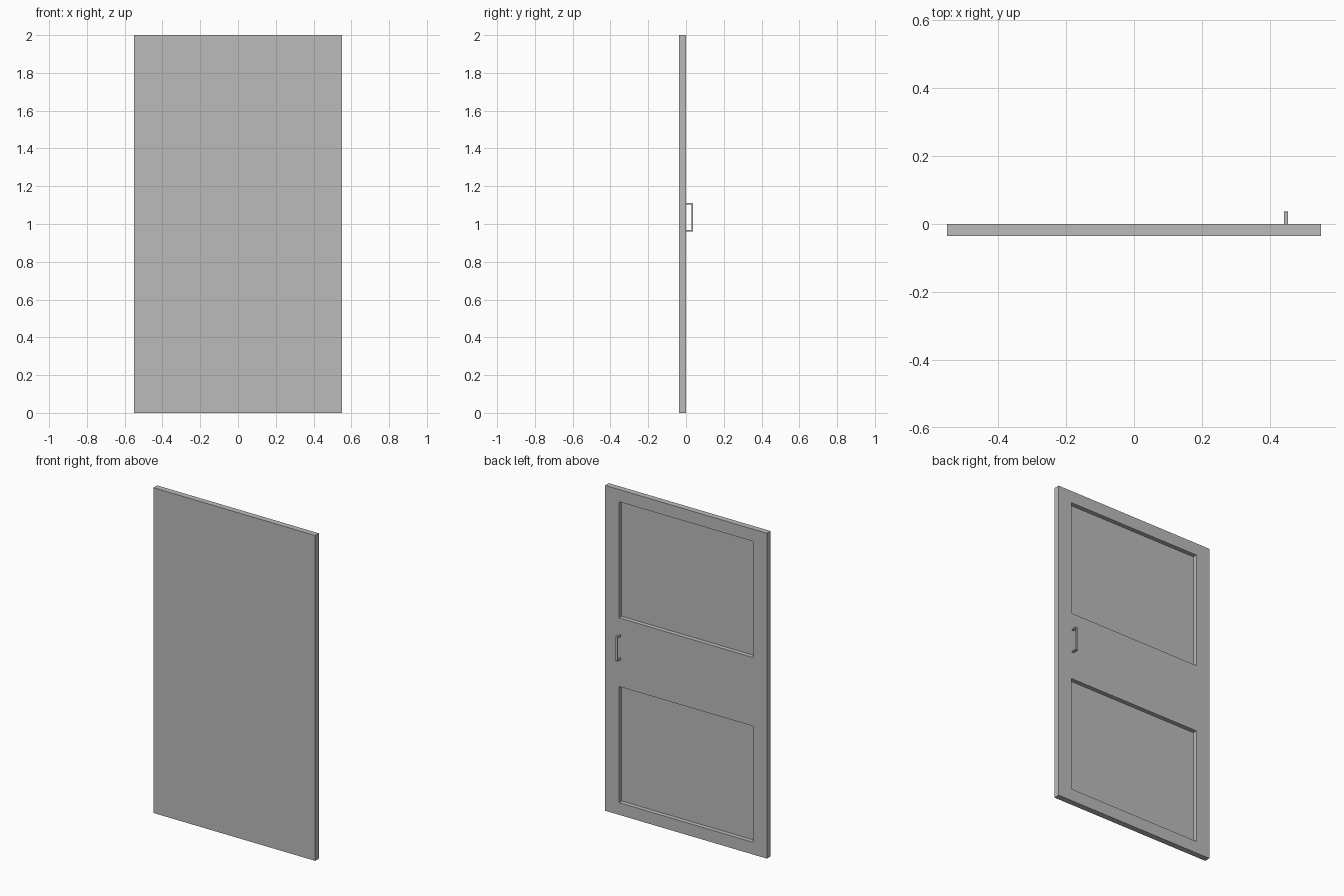
import bpy
import bmesh
from mathutils import Vector

if "Cube" in bpy.data.objects:
    bpy.data.objects.remove(bpy.data.objects["Cube"], do_unlink=True)

# One plain grey for the whole door
grey = bpy.data.materials.new("plain grey")
grey.use_nodes = True
colour = (0.5, 0.5, 0.5, 1)
grey.diffuse_color = colour
grey.node_tree.nodes["Principled BSDF"].inputs["Base Color"].default_value = colour


def finish(name, bm):
    bmesh.ops.recalc_face_normals(bm, faces=bm.faces)
    mesh = bpy.data.meshes.new(name)
    bm.to_mesh(mesh)
    bm.free()
    mesh.materials.append(grey)
    obj = bpy.data.objects.new(name, mesh)
    bpy.context.collection.objects.link(obj)
    return obj


def extrude(bm, faces, offset):
    result = bmesh.ops.extrude_face_region(bm, geom=faces, use_keep_orig=True)
    verts = [v for v in result["geom"] if isinstance(v, bmesh.types.BMVert)]
    bmesh.ops.translate(bm, verts=verts, vec=Vector(offset))


# Door leaf: grid of stiles, rails and panels, with the panels sunk in the back
THICKNESS, RECESS = 0.036, 0.027
xs = [-0.55, -0.456, 0.456, 0.55]
zs = [0, 0.075, 0.789, 1.211, 1.925, 2]
bm = bmesh.new()
grid = [[bm.verts.new((x, 0, z)) for x in xs] for z in zs]
sheet, panels = [], []
for row in range(len(zs) - 1):
    for col in range(len(xs) - 1):
        face = bm.faces.new((grid[row][col], grid[row][col + 1],
                             grid[row + 1][col + 1], grid[row + 1][col]))
        sheet.append(face)
        if col == 1 and row in (1, 3):
            panels.append(face)
extrude(bm, sheet, (0, -THICKNESS, 0))
sunk = bmesh.ops.extrude_discrete_faces(bm, faces=panels)["faces"]
for face in sunk:
    bmesh.ops.translate(bm, verts=face.verts, vec=Vector((0, -RECESS, 0)))
finish("door_leaf", bm)

# Pull handle: bracket profile with small outer chamfers, extruded across x
LOW, HIGH, REACH, BAR, CHAMFER, WIDTH = 0.96, 1.11, 0.037, 0.008, 0.002, 0.012
profile = [(0, LOW), (REACH - CHAMFER, LOW), (REACH, LOW + CHAMFER),
           (REACH, HIGH - CHAMFER), (REACH - CHAMFER, HIGH), (0, HIGH),
           (0, HIGH - BAR), (REACH - BAR, HIGH - BAR),
           (REACH - BAR, LOW + BAR), (0, LOW + BAR)]
bm = bmesh.new()
side = bm.faces.new([bm.verts.new((0.441, y, z)) for y, z in profile])
extrude(bm, [side], (WIDTH, 0, 0))
finish("pull_handle", bm)
